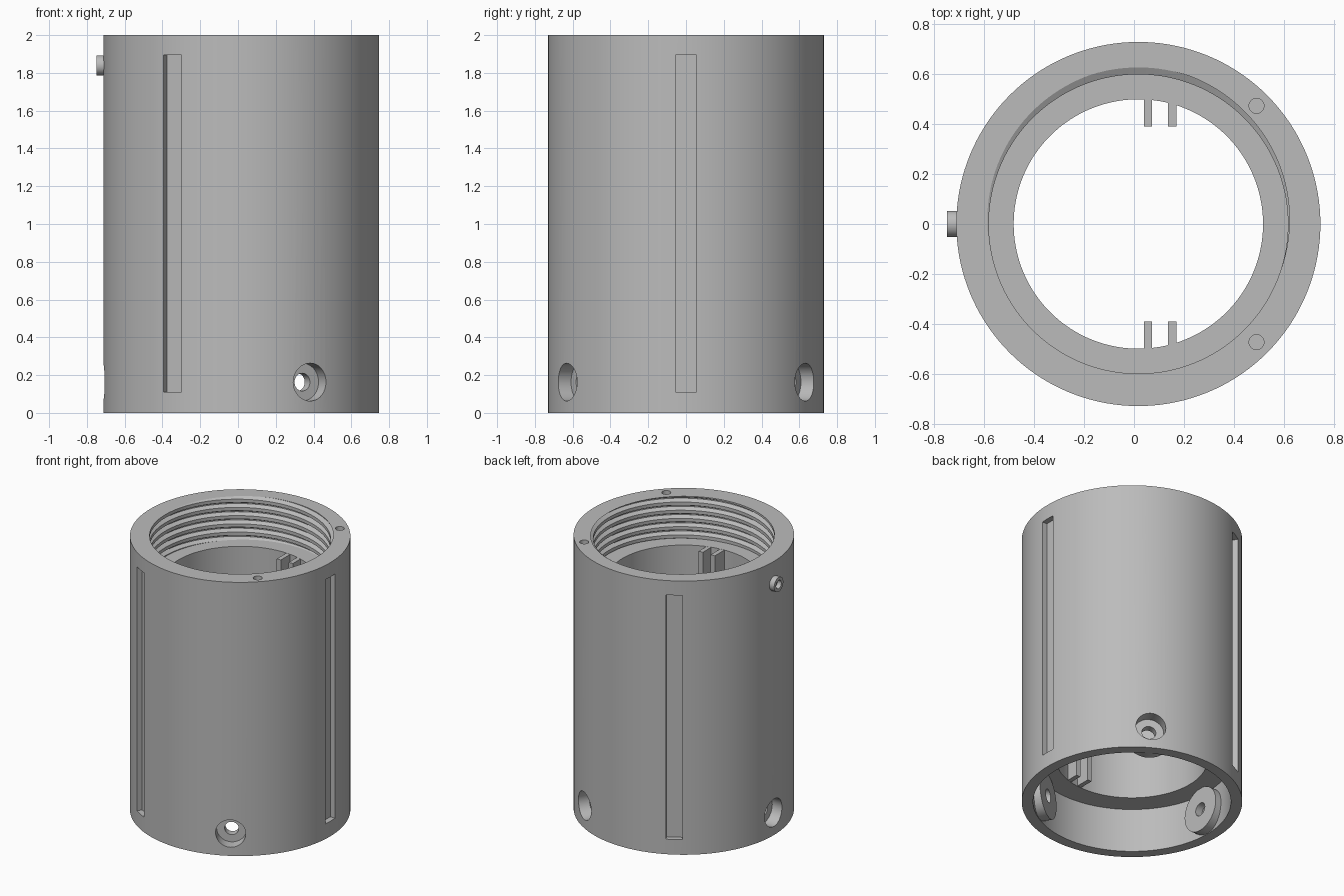
import bpy, bmesh, math
from mathutils import Matrix, Vector

if "Cube" in bpy.data.objects:
    bpy.data.objects.remove(bpy.data.objects["Cube"], do_unlink=True)

CX = 0.0175                      # tube axis
R_OUT, R_BORE, R_RECESS, R_THREAD = 0.73, 0.50, 0.655, 0.60
TOP, LEDGE, RECESS = 2.0, 1.69, 0.32
PITCH, GROOVE = 0.06, 0.028
HOLE_Z = 0.163
SEG = 144

grey = bpy.data.materials.new("light grey")
grey.use_nodes = True
GREY = (0.5, 0.5, 0.5, 1)
grey.diffuse_color = GREY
grey.node_tree.nodes["Principled BSDF"].inputs["Base Color"].default_value = GREY


def make_object(name, bm):
    bmesh.ops.recalc_face_normals(bm, faces=bm.faces)
    mesh = bpy.data.meshes.new(name)
    bm.to_mesh(mesh)
    bm.free()
    mesh.materials.append(grey)
    ob = bpy.data.objects.new(name, mesh)
    bpy.context.collection.objects.link(ob)
    return ob


def radial(angle):
    """Frame on the tube axis whose local x points outward at the angle."""
    return Matrix.Translation((CX, 0, 0)) @ Matrix.Rotation(math.radians(angle), 4, 'Z')


def box(name, lo, hi, frame=Matrix()):
    lo, hi = Vector(lo), Vector(hi)
    bm = bmesh.new()
    bmesh.ops.create_cube(bm, size=1, matrix=frame @ Matrix.Translation((lo + hi) / 2)
                          @ Matrix.Diagonal((*(hi - lo), 1)))
    return make_object(name, bm)


def rod(name, radius, start, end, z, frame):
    """Cylinder along the frame's outward direction."""
    bm = bmesh.new()
    bmesh.ops.create_cone(bm, cap_ends=True, segments=48, radius1=radius, radius2=radius,
                          depth=end - start,
                          matrix=frame @ Matrix.Translation(((start + end) / 2, 0, z))
                          @ Matrix.Rotation(math.pi / 2, 4, 'Y'))
    return make_object(name, bm)


def boolean(target, tool, operation):
    mod = target.modifiers.new("cut", 'BOOLEAN')
    mod.object, mod.operation, mod.solver = tool, operation, 'EXACT'
    bpy.context.view_layer.objects.active = target
    bpy.ops.object.modifier_apply(modifier=mod.name)
    bpy.data.objects.remove(tool, do_unlink=True)


def smooth(ob):
    bpy.ops.object.select_all(action='DESELECT')
    ob.select_set(True)
    bpy.context.view_layer.objects.active = ob
    bpy.ops.object.shade_smooth_by_angle(angle=math.radians(25))


def thread_radius(phase):
    """Vee groove with a narrow flat root, as a function of the turn phase."""
    d = abs((phase + 0.5) % 1 - 0.5)
    return R_THREAD + GROOVE * min(1, max(0, (0.3 - d) / 0.25))


# Tube: one profile per angle, the helical thread clamped between rim and ledge
def column(turn):
    pts = [(R_RECESS, 0), (R_OUT, 0), (R_OUT, TOP)]
    shift = TOP + PITCH * (turn - 0.25)
    for k in range(2, -9, -1):
        for offset in (0.3, 0.05, -0.05, -0.3):
            z = min(TOP, max(LEDGE, shift + PITCH * (k + offset)))
            pts.append((thread_radius((z - shift) / PITCH), z))
    pts += [(R_BORE, LEDGE), (R_BORE, RECESS), (R_RECESS, RECESS)]
    a = turn * math.tau
    return [(CX + r * math.cos(a), r * math.sin(a), z) for r, z in pts]


bm = bmesh.new()
cols = [[bm.verts.new(p) for p in column(i / SEG)] for i in range(SEG + 1)]
for a, b in zip(cols, cols[1:]):
    for j in range(len(a)):
        k = (j + 1) % len(a)
        bm.faces.new((a[j], b[j], b[k], a[k]))
bmesh.ops.remove_doubles(bm, verts=bm.verts, dist=0.00002)
tube = make_object("threaded_tube", bm)

# Screw bosses inside the lower recess
for angle in (60, 180, 300):
    boolean(tube, rod("screw_boss", 0.16, 0.59, 0.69, HOLE_Z, radial(angle)), 'UNION')

# Counterbored screw holes and long outer slots
for angle in (60, 180, 300):
    boolean(tube, rod("counterbore", 0.1, 0.645, 0.85, HOLE_Z, radial(angle)), 'DIFFERENCE')
    boolean(tube, rod("screw_hole", 0.047, 0.52, 0.7, HOLE_Z, radial(angle)), 'DIFFERENCE')
    boolean(tube, box("slot", (0.69, -0.055, 0.11), (0.85, 0.055, 1.895), radial(angle + 60)),
            'DIFFERENCE')

# Pin holes in the top rim
for angle in (45, -45):
    frame = radial(angle) @ Matrix.Translation((0.67, 0, TOP)) @ Matrix.Rotation(-math.pi / 2, 4, 'Y')
    boolean(tube, rod("pin_hole", 0.03, -0.1, 0.1, 0, frame), 'DIFFERENCE')
smooth(tube)

# Hollow stub on the outside wall
stub = rod("side_stub", 0.053, 0.70, 0.7675, 1.84, radial(180))
boolean(stub, rod("stub_hole", 0.03, 0.735, 0.8, 1.84, radial(180)), 'DIFFERENCE')
smooth(stub)

# Paired guide rails running the length of the bore
for side, label in ((1, "back"), (-1, "front")):
    for x, place in ((0.04, "inner"), (0.137, "outer")):
        ys = sorted((side * 0.39, side * 0.52))
        box(f"{label}_{place}_rail", (x, ys[0], RECESS + 0.001), (x + 0.033, ys[1], LEDGE - 0.001))
